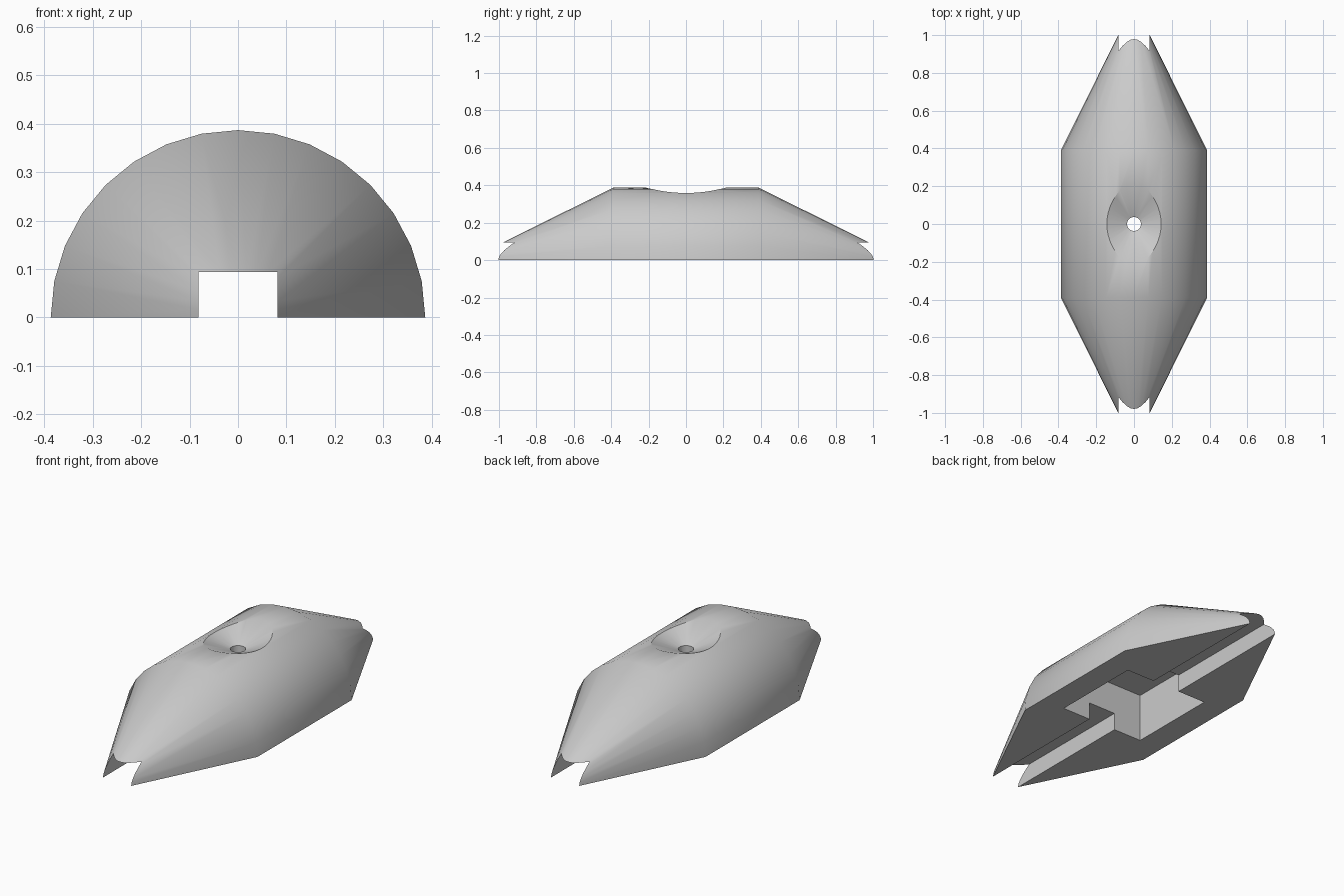
import bpy, bmesh, math
from mathutils import Vector

old = bpy.data.objects.get("Cube")
if old:
    bpy.data.objects.remove(old)

RADIUS, SHOULDER, TIP = 0.387, 0.39, 1.168   # tips are later removed by the slot
SLOT_HALF, SLOT_TOP = 0.082, 0.094
POCKET_HALF, POCKET_TOP = 0.25, 0.26
HOLE_RADIUS, HOLE_TOP = 0.037, 0.313
DISH_SLOPE = 0.415

grey = bpy.data.materials.new("plain grey")
grey.use_nodes = True
colour = (0.6, 0.6, 0.6, 1)
grey.diffuse_color = colour
grey.node_tree.nodes["Principled BSDF"].inputs["Base Color"].default_value = colour


def make_object(name, bm):
    bmesh.ops.recalc_face_normals(bm, faces=bm.faces[:])
    mesh = bpy.data.meshes.new(name)
    bm.to_mesh(mesh)
    bm.free()
    mesh.materials.append(grey)
    obj = bpy.data.objects.new(name, mesh)
    bpy.context.collection.objects.link(obj)
    return obj


def box(name, half_x, half_y, top):
    """Cutter reaching from below the base up to top."""
    bm = bmesh.new()
    bmesh.ops.create_cube(bm, size=2)
    bmesh.ops.scale(bm, vec=(half_x, half_y, (top + 0.2) / 2), verts=bm.verts)
    bmesh.ops.translate(bm, vec=(0, 0, (top - 0.2) / 2), verts=bm.verts)
    return make_object(name, bm)


def round_cutter(name, r_low, r_high, low, high):
    bm = bmesh.new()
    bmesh.ops.create_cone(bm, cap_ends=True, segments=32, radius1=r_low,
                          radius2=r_high, depth=high - low)
    bmesh.ops.translate(bm, vec=(0, 0, (low + high) / 2), verts=bm.verts)
    return make_object(name, bm)


# Body: half of a double-ended spindle, flat underneath
bm = bmesh.new()
profile = [(0, -TIP), (RADIUS, -SHOULDER), (RADIUS, SHOULDER), (0, TIP)]
verts = [bm.verts.new((x, y, 0)) for x, y in profile]
edges = [bm.edges.new(pair) for pair in zip(verts, verts[1:])]
bmesh.ops.spin(bm, geom=verts + edges, cent=(0, 0, 0), axis=(0, -1, 0),
               angle=math.pi, steps=16)
bmesh.ops.remove_doubles(bm, verts=bm.verts[:], dist=1e-5)
bmesh.ops.holes_fill(bm, edges=[e for e in bm.edges if e.is_boundary], sides=0)
body = make_object("spindle_body", bm)

# Lengthwise slot, square pocket, through hole and conical dish
dish_height = 0.15
cutters = [
    box("slot_cutter", SLOT_HALF, TIP + 0.2, SLOT_TOP),
    box("pocket_cutter", POCKET_HALF, POCKET_HALF, POCKET_TOP),
    round_cutter("hole_cutter", HOLE_RADIUS, HOLE_RADIUS, 0.1, 0.6),
    round_cutter("dish_cutter", HOLE_RADIUS * 0.9,
                 HOLE_RADIUS * 0.9 + dish_height / DISH_SLOPE,
                 HOLE_TOP, HOLE_TOP + dish_height),
]
bpy.context.view_layer.objects.active = body
for cutter in cutters:
    mod = body.modifiers.new(cutter.name, 'BOOLEAN')
    mod.operation = 'DIFFERENCE'
    mod.solver = 'EXACT'
    mod.object = cutter
    bpy.ops.object.modifier_apply(modifier=mod.name)
    bpy.data.objects.remove(cutter)

# Smooth shading with sharp edges kept
bpy.ops.object.select_all(action='DESELECT')
body.select_set(True)
bpy.ops.object.shade_smooth_by_angle(angle=math.radians(30))
